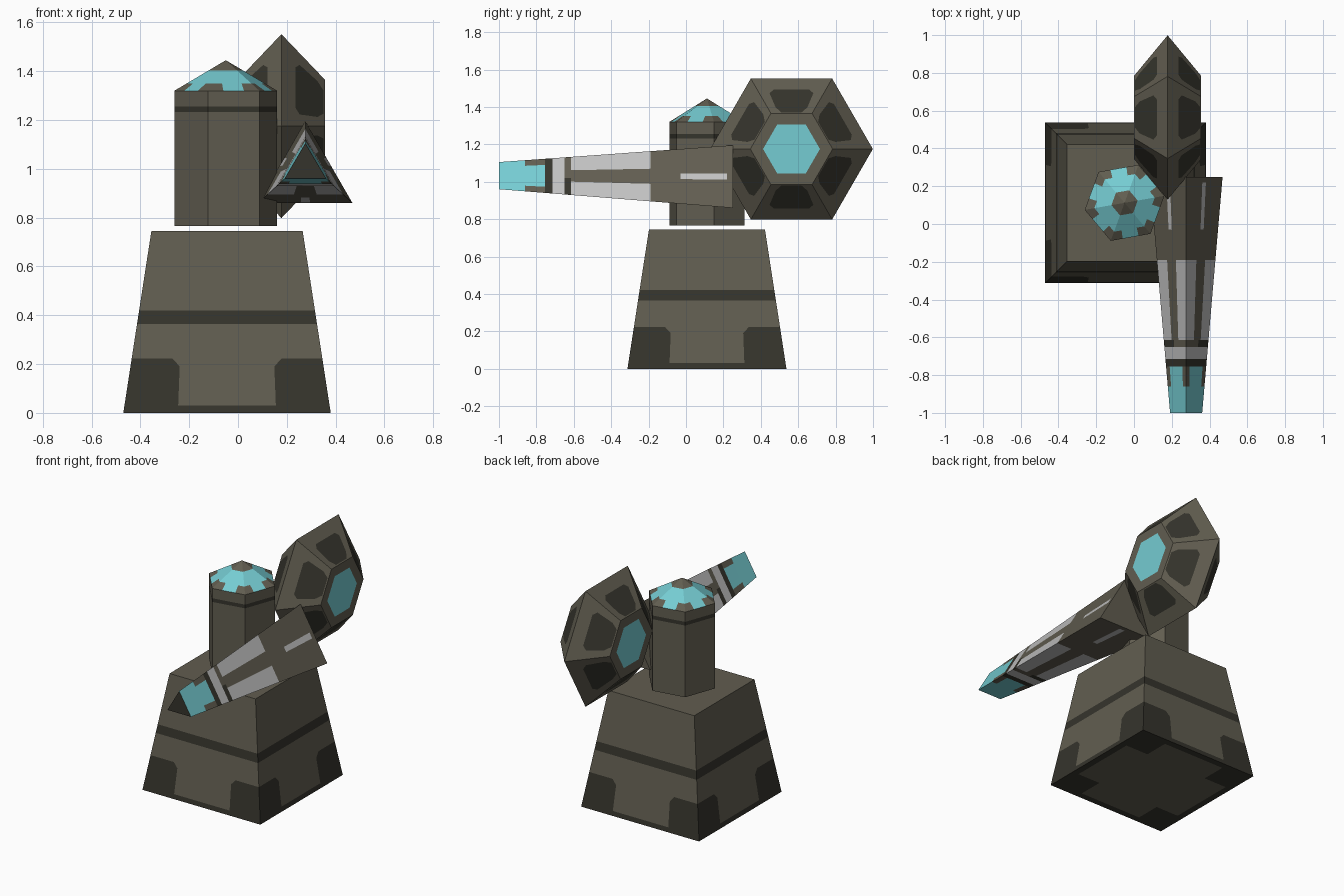
import bpy, bmesh, math
from mathutils import Vector as V

if "Cube" in bpy.data.objects:
    bpy.data.objects.remove(bpy.data.objects["Cube"])


def material(name, rgb):
    lin = [((c / 255 + 0.055) / 1.055) ** 2.4 for c in rgb]
    m = bpy.data.materials.new(name)
    m.diffuse_color = (*lin, 1)
    m.use_nodes = True
    m.node_tree.nodes["Principled BSDF"].inputs["Base Color"].default_value = m.diffuse_color
    return m


STONE, DARK, TEAL, GREY = range(4)
MATS = [material("stone_brown", (97, 93, 80)), material("dark_brown", (53, 52, 44)),
        material("teal", (117, 204, 210)), material("light_grey", (192, 192, 192))]


def panel(quad, rows, rule):
    """Cut a quad into cells. rows = [(v, [u...])...]; rule(row, column) gives the colour."""
    a, b, c, d = quad
    pt = lambda u, v: a.lerp(b, u).lerp(d.lerp(c, u), v)
    out = []
    for r in range(len(rows) - 1):
        (v0, u0), (v1, u1) = rows[r], rows[r + 1]
        for k in range(len(u0) - 1):
            out.append(([pt(u0[k], v0), pt(u0[k + 1], v0), pt(u1[k + 1], v1), pt(u1[k], v1)],
                        rule(r, k)))
    return out


def build(name, faces, centre):
    """Make one convex object from (points, colour) faces, all facing away from centre."""
    bm = bmesh.new()
    for pts, col in faces:
        f = bm.faces.new([bm.verts.new(p) for p in pts])
        f.material_index = col
    bmesh.ops.remove_doubles(bm, verts=bm.verts[:], dist=1e-5)
    bm.normal_update()
    for f in bm.faces:
        if f.normal.dot(f.calc_center_median() - V(centre)) < 0:
            f.normal_flip()
    me = bpy.data.meshes.new(name)
    bm.to_mesh(me)
    bm.free()
    for m in MATS:
        me.materials.append(m)
    ob = bpy.data.objects.new(name, me)
    bpy.context.collection.objects.link(ob)
    return ob


def hexagon(r, turn=0):
    return [(r * math.cos(math.radians(60 * i + turn)), r * math.sin(math.radians(60 * i + turn)))
            for i in range(6)]


def sides(lower, upper, rows, rule):
    n = len(lower)
    out = []
    for i in range(n):
        j = (i + 1) % n
        out += panel((lower[i], lower[j], upper[j], upper[i]), rows, rule)
    return out


# Base: tapered square block with dark corner blocks, bottom rim and a belt
def square(h, z):
    return [V((-0.045 + sx * h, 0.112 + sy * h, z)) for sx, sy in ((-1, -1), (1, -1), (1, 1), (-1, 1))]


H = 0.745
low, top = square(0.425, 0), square(0.31, H)
rows = [(z / H, [0, u, 1 - u, 1]) for z, u in
        ((0, .29), (.03, .262), (.19, .255), (.222, .215), (.365, .25), (.42, .25), (H, .25))]


def base_rule(r, k):
    return DARK if r in (0, 4) or (r in (1, 2) and k != 1) else STONE


faces = sides(low, top, rows, base_rule) + [(top, STONE)]
cuts = [0, .05, .24, .76, .95, 1]
faces += panel(low, [(c, cuts) for c in cuts],
               lambda r, k: DARK if (r != 2 and k != 2) or r in (0, 4) or k in (0, 4) else STONE)
build("base", faces, (-0.045, 0.112, 0.3))

# Column: hexagonal post with a dark belt and a low pointed cap
cx, cy = -0.05, 0.112
ring = lambda r, z: [V((cx + x, cy + y, z)) for x, y in hexagon(r, 10)]
zs = [0.765, 1.232, 1.256, 1.32]
faces = [(ring(.214, zs[0]), STONE)]
for i in range(3):
    faces += sides(ring(.214, zs[i]), ring(.214, zs[i + 1]), [(0, [0, 1]), (1, [0, 1])],
                   lambda r, k: DARK if i == 1 else STONE)
tip = V((cx, cy, 1.445))
eave = ring(.214, 1.32)
inner = [p.lerp(tip, .67) for p in eave]
faces += sides(eave, inner, [(0, [0, .3, .7, 1]), (.36, [0, .25, .75, 1]), (1, [0, .25, .75, 1])],
               lambda r, k: TEAL if r == 1 or k == 1 else STONE)
faces += [([inner[i], inner[(i + 1) % 6], tip], STONE) for i in range(6)]
build("column", faces, (cx, cy, 1.1))

# Drum: double-sided hexagonal shield with dark panels and a teal hub
dx, dy, dz = 0.178, 0.564, 1.175
disc = lambda r, x: [V((dx + x, dy + a, dz + b)) for a, b in hexagon(r)]
rows = [(v, [0, u, 1 - u, 1]) for v, u in
        ((0, .2), (.32, .24), (.42, .16), (.83, .17), (.97, .26), (1, .26))]
faces = []
for s in (-1, 1):
    faces += sides(disc(.435, 0), disc(.22, s * .178), rows,
                   lambda r, k: DARK if k == 1 and 1 <= r <= 3 else STONE)
    faces += sides(disc(.22, s * .178), disc(.152, s * .178), [(0, [0, 1]), (1, [0, 1])],
                   lambda r, k: STONE)
    faces.append((disc(.152, s * .178), TEAL))
build("hexagon_drum", faces, (dx, dy, dz))

# Barrel: tapered triangular beam with painted bands and strips
def triangle(w, z0, z1, y):
    return [V((.276 - w, y, z0)), V((.276 + w, y, z0)), V((.276, y, z1))]


back, front = triangle(.193, .86, 1.195, .25), triangle(.085, .96, 1.105, -1)
ys = [.25, .22, -.03, -.19, -.615, -.65, -.715, -.755, -.86, -1]
us = [0, .18, .35, .45, .55, .65, .82, 1]
rows = [((.25 - y) / 1.25, us) for y in ys]


def barrel_rule(r, k):
    if r == 1:
        return GREY if k == 3 else STONE
    if r == 3:
        return STONE if k in (2, 3, 4) else GREY
    if r == 4:
        return DARK if k < 3 else STONE
    if r == 7:
        return TEAL if 1 <= k <= 5 else STONE
    return {5: GREY, 6: DARK, 8: TEAL}.get(r, STONE)


faces = [(back, STONE), (front, DARK)]
for i, j in ((0, 2), (1, 2), (0, 1)):
    faces += panel((back[i], back[j], front[j], front[i]), rows, barrel_rule)
build("barrel", faces, (.276, -.3, 1.0))
